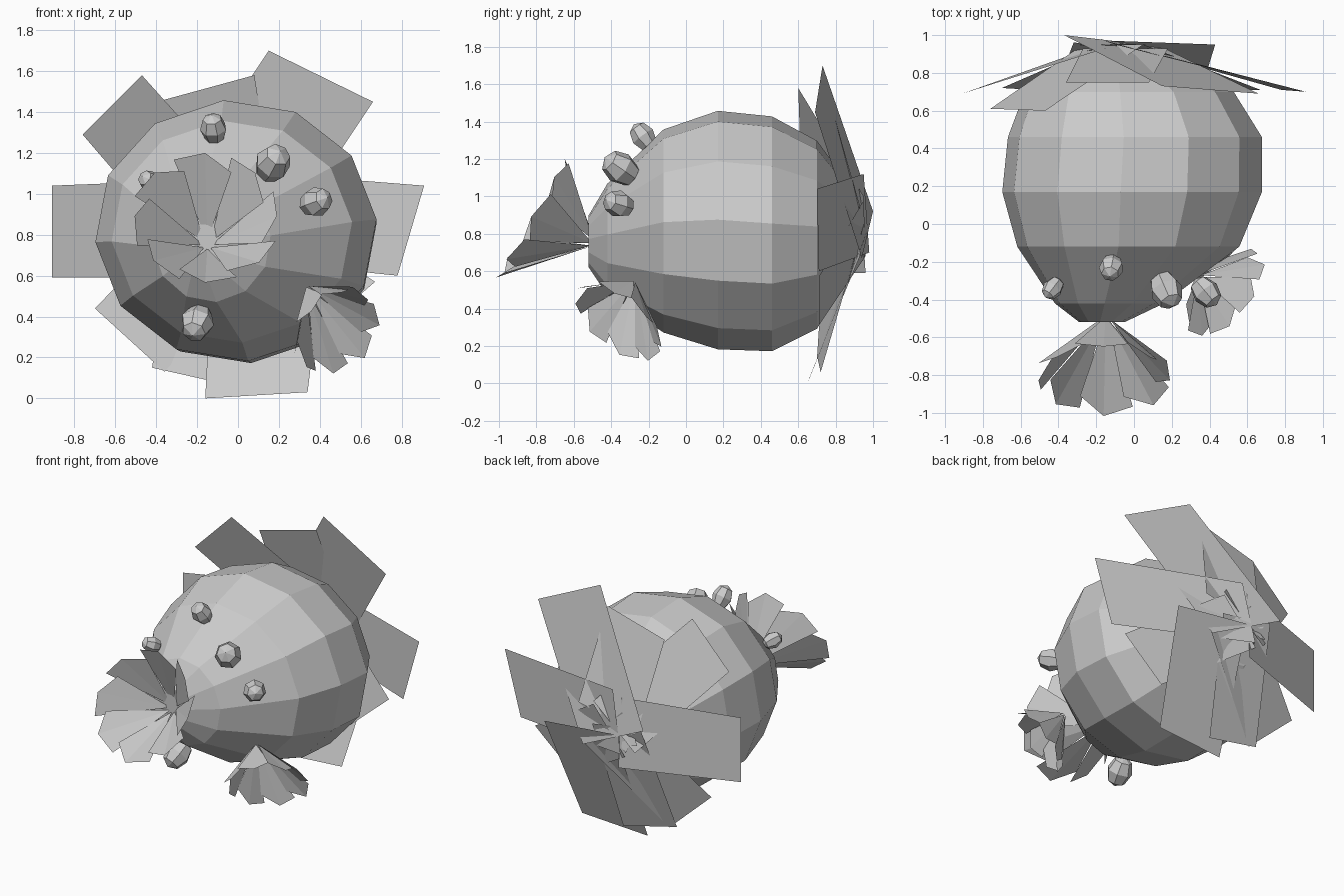
import bpy, bmesh, math, random
from mathutils import Vector

random.seed(4)
cube = bpy.data.objects.get("Cube")
if cube:
    bpy.data.objects.remove(cube)

grey = bpy.data.materials.new("plain grey")
grey.use_nodes = True
grey.diffuse_color = (0.6, 0.6, 0.6, 1)
grey.node_tree.nodes["Principled BSDF"].inputs["Base Color"].default_value = (0.6, 0.6, 0.6, 1)


def add_object(name, bm, closed=False):
    if closed:
        bmesh.ops.recalc_face_normals(bm, faces=bm.faces)
    mesh = bpy.data.meshes.new(name)
    bm.to_mesh(mesh)
    bm.free()
    mesh.materials.append(grey)
    obj = bpy.data.objects.new(name, mesh)
    bpy.context.collection.objects.link(obj)
    return obj


def add_quad(bm, *points):
    bm.faces.new([bm.verts.new(p) for p in points])


# Body: rings along y as (y, x min, x max, z min, z max)
RINGS = [
    (-0.52, -0.29, -0.05, 0.62, 0.90),
    (-0.42, -0.42, 0.16, 0.47, 1.07),
    (-0.12, -0.62, 0.56, 0.27, 1.36),
    (0.17, -0.70, 0.68, 0.18, 1.46),
    (0.46, -0.67, 0.68, 0.17, 1.43),
    (0.70, -0.58, 0.53, 0.29, 1.30),
    (0.86, -0.34, 0.20, 0.56, 1.08),
]
SIDES = 12
TURN = math.radians(5)
bm = bmesh.new()
loops = []
for y, x0, x1, z0, z1 in RINGS:
    loop = []
    for i in range(SIDES):
        a = math.tau * i / SIDES + TURN
        loop.append(bm.verts.new(((x0 + x1) / 2 + (x1 - x0) / 2 * math.cos(a), y,
                                  (z0 + z1) / 2 + (z1 - z0) / 2 * math.sin(a))))
    loops.append(loop)
for a, b in zip(loops, loops[1:]):
    for i in range(SIDES):
        j = (i + 1) % SIDES
        bm.faces.new((a[i], a[j], b[j], b[i]))
bm.faces.new(loops[0])
bm.faces.new(loops[-1])
add_object("body", bm, closed=True)

# Back leaves: flat blades, two outer corners then two inner corners
LEAVES = {
    "leaf_right": ((-.91, .69, 1.04), (-.91, .69, .59), (-.15, .96, .59), (-.15, .93, 1.07)),
    "leaf_upper_right": ((-.47, .60, 1.58), (-.76, .61, 1.29), (-.27, .95, .72), (.05, .95, 1.0)),
    "leaf_top": ((.08, .75, 1.58), (-.36, .75, 1.46), (-.27, .93, .85), (.18, .93, .95)),
    "leaf_upper_left": ((.15, .73, 1.70), (.66, .69, 1.45), (.14, .94, .67), (-.37, 1.0, .92)),
    "leaf_left": ((.91, .70, 1.04), (.78, .71, .60), (-.18, .98, .70), (-.10, .95, 1.12)),
    "leaf_lower_left": ((.67, .71, .57), (.37, .71, .31), (-.20, .96, .68), (.05, .95, .98)),
    "leaf_bottom": ((-.16, .65, 0), (.34, .66, .03), (.43, .95, .76), (-.12, .97, .82)),
    "leaf_lower_right": ((-.70, .72, .44), (-.36, .70, .13), (.14, .93, .68), (-.17, .95, .98)),
    "leaf_lower_middle": ((-.42, .70, .15), (-.02, .72, .06), (.06, .95, .84), (-.32, .96, .90)),
}
for name, corners in LEAVES.items():
    bm = bmesh.new()
    add_quad(bm, *corners)
    add_object(name, bm)

# Small blades where the leaves meet
bm = bmesh.new()
hub = Vector((-0.17, 0.93, 0.83))
for i in range(7):
    a = math.tau * i / 7
    out = Vector((math.cos(a), 0.15, math.sin(a))) * 0.13
    side = Vector((-math.sin(a), 0.3, math.cos(a))) * 0.025
    add_quad(bm, hub, hub + out * 0.7 - side, hub + out, hub + out * 0.7 + side)
add_object("leaf_hub", bm)


# Flowers: pleated funnels of overlapping petals
def add_flower(name, base, centre, u, v, petals):
    base, centre, u, v = map(Vector, (base, centre, u, v))
    axis = (centre - base).normalized()
    bm = bmesh.new()
    step = math.tau / petals
    for i in range(petals):
        a = step * i

        def rim(angle, scale, lift):
            return centre + (u * math.cos(angle) + v * math.sin(angle)) * scale + axis * lift

        left = rim(a - step * 0.55, 0.84, -0.03)
        right = rim(a + step * 0.55, 1.02, 0.0)
        tip = rim(a, random.uniform(0.95, 1.06), 0.03)
        root = base + (tip - centre) * 0.06
        add_quad(bm, root, left, tip)
        add_quad(bm, root, tip, right)
    add_object(name, bm)


add_flower("front_flower", (-.15, -.50, .75), (-.16, -.80, .88),
           (.36, 0, 0), (0, .18, .31), 8)
add_flower("side_flower", (.34, -.28, .54), (.47, -.36, .34),
           (.20, .15, .04), (.02, -.17, .20), 8)

# Bumps: small faceted beads standing out from the body
BUMPS = [
    ("bump_top", (-.12, -.23, 1.32), .066),
    ("bump_upper_left", (.17, -.35, 1.15), .088),
    ("bump_left", (.38, -.36, .96), .074),
    ("bump_right", (-.43, -.34, 1.06), .054),
    ("bump_lower", (-.20, -.38, .37), .083),
]
for name, place, radius in BUMPS:
    bm = bmesh.new()
    bmesh.ops.create_uvsphere(bm, u_segments=7, v_segments=4, radius=radius)
    obj = add_object(name, bm)
    obj.location = place
    obj.scale.z = 1.25
    outward = Vector(place) - Vector((-.05, .15, .8))
    obj.rotation_euler = outward.to_track_quat("Z", "Y").to_euler()
